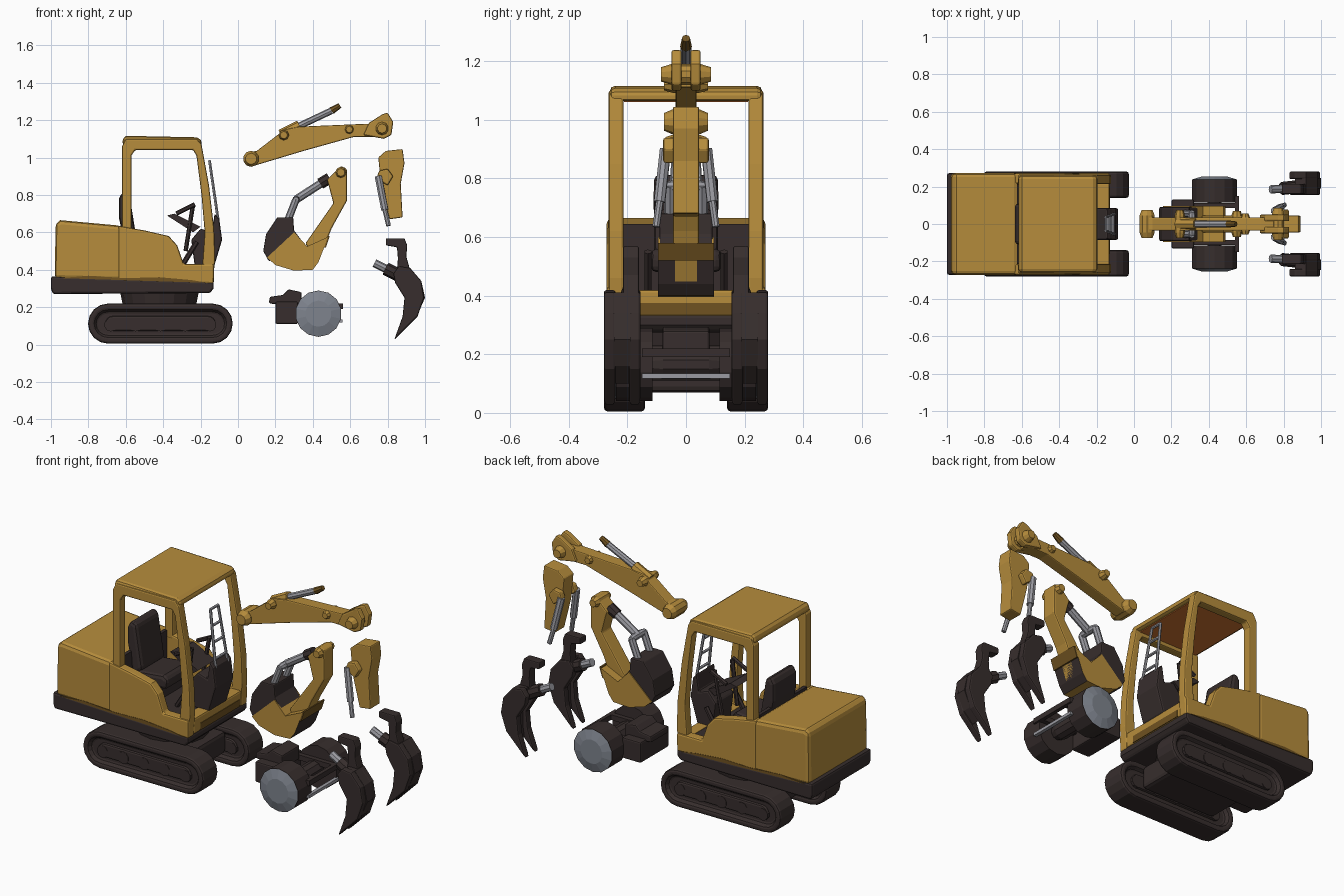
import bpy, bmesh, math
from mathutils import Vector, Matrix

def material(name, rgb):
    m = bpy.data.materials.new(name)
    m.diffuse_color = (*rgb, 1)
    return m

YELLOW = material("ochre_paint", (0.47, 0.265, 0.045))
DARK = material("dark_brown", (0.038, 0.027, 0.026))
GREY = material("steel_grey", (0.33, 0.33, 0.36))
CAP = material("blue_grey", (0.21, 0.23, 0.27))
RUST = material("rust_orange", (0.62, 0.17, 0.03))
BROWN = material("worn_brown", (0.16, 0.085, 0.015))

def finish(name, bm, mats, bevel=0, mirror=False):
    bmesh.ops.recalc_face_normals(bm, faces=bm.faces[:])
    me = bpy.data.meshes.new(name)
    bm.to_mesh(me)
    bm.free()
    ob = bpy.data.objects.new(name, me)
    bpy.context.collection.objects.link(ob)
    for m in mats:
        me.materials.append(m)
    if bevel:
        b = ob.modifiers.new("bevel", 'BEVEL')
        b.width, b.segments, b.limit_method, b.angle_limit = bevel, 2, 'ANGLE', math.radians(40)
    if mirror:
        ob.modifiers.new("mirror", 'MIRROR').use_axis = (False, True, False)
    return ob

def plate(name, pts, y0, y1, mat, bevel=0, mirror=False, inset=None, second=None, rule=None):
    """Extrude an x-z outline from y0 to y1; optionally recess both side faces."""
    bm = bmesh.new()
    f = bm.faces.new([bm.verts.new((x, y0, z)) for x, z in pts])
    ext = bmesh.ops.extrude_face_region(bm, geom=[f])['geom']
    for v in ext:
        if isinstance(v, bmesh.types.BMVert):
            v.co.y = y1
    bmesh.ops.recalc_face_normals(bm, faces=bm.faces[:])
    if inset:
        caps = [f for f in bm.faces if abs(f.normal.y) > 0.9]
        bmesh.ops.inset_region(bm, faces=caps, thickness=inset[0], depth=0)
        bmesh.ops.inset_region(bm, faces=caps, thickness=0.006, depth=-inset[1])
    if rule:
        bm.normal_update()
        for f in bm.faces:
            f.material_index = int(rule(f))
    return finish(name, bm, [mat] + ([second] if second else []), bevel, mirror)

def box(name, x0, x1, y0, y1, z0, z1, mat, bevel=0, mirror=False):
    return plate(name, [(x0, z0), (x1, z0), (x1, z1), (x0, z1)], y0, y1, mat, bevel, mirror)

def rod(name, a, b, r, mat, r2=None, n=10, mirror=False):
    a, b = Vector(a), Vector(b)
    d = b - a
    bm = bmesh.new()
    mx = Matrix.Translation((a + b) / 2) @ d.to_track_quat('Z', 'Y').to_matrix().to_4x4()
    bmesh.ops.create_cone(bm, cap_ends=True, segments=n, radius1=r,
                          radius2=r if r2 is None else r2, depth=d.length, matrix=mx)
    return finish(name, bm, [mat], 0, mirror)

def pin(name, x, z, r, w, mat, n=10):
    """Cross pin whose two ends taper a little."""
    rod(name + "_end", (x, w * 0.6, z), (x, w, z), r, mat, r * 0.7, n, True)
    return rod(name, (x, -w * 0.6, z), (x, w * 0.6, z), r, mat, n=n)

def stadium(x0, x1, zc, r, n=8):
    pts = []
    for xc, start in ((x1, -90), (x0, 90)):
        for i in range(n + 1):
            t = math.radians(start + 180 * i / n)
            pts.append((xc + r * math.cos(t), zc + r * math.sin(t)))
    return pts

# Tracks and undercarriage
plate("track", stadium(-0.695, -0.135, 0.112, 0.107), 0.14, 0.28, DARK, 0.012, True, inset=(0.035, 0.025))
plate("track_frame", stadium(-0.67, -0.16, 0.112, 0.04), 0.15, 0.27, DARK, 0.01, True)
for i in range(5):
    x = -0.68 + i * 0.1325
    rod("track_roller", (x, 0.15, 0.105), (x, 0.272, 0.105), 0.035, DARK, mirror=True)
box("chassis", -0.66, -0.18, -0.15, 0.15, 0.07, 0.20, DARK, 0.02)
rod("turntable", (-0.42, 0, 0.18), (-0.42, 0, 0.28), 0.19, DARK, 0.21, 16)

# Upper body
plate("base_skirt", [(-0.99, 0.27), (-0.15, 0.275), (-0.13, 0.30), (-0.13, 0.335), (-0.6, 0.35),
      (-1.0, 0.365), (-1.0, 0.30)], -0.272, 0.272, DARK, 0.012)
plate("engine_hood", [(-0.98, 0.35), (-0.62, 0.34), (-0.62, 0.635), (-0.95, 0.665), (-0.975, 0.65)],
      -0.272, 0.272, YELLOW, 0.022)
plate("side_panel", [(-0.64, 0.34), (-0.13, 0.325), (-0.128, 0.43), (-0.29, 0.43), (-0.325, 0.53),
      (-0.37, 0.58), (-0.50, 0.61), (-0.64, 0.635)], 0.215, 0.272, YELLOW, 0.01, True)
plate("worn_side_edge", [(-0.95, 0.355), (-0.16, 0.33), (-0.25, 0.345), (-0.42, 0.36), (-0.6, 0.355),
      (-0.8, 0.368)], 0.268, 0.274, BROWN, 0, True)
box("cab_floor", -0.63, -0.19, -0.22, 0.22, 0.33, 0.415, DARK)
box("front_sill", -0.20, -0.13, -0.22, 0.22, 0.33, 0.42, YELLOW, 0.01)
box("worn_sill_edge", -0.135, -0.127, -0.16, 0.2, 0.335, 0.375, BROWN)
box("bulkhead", -0.625, -0.605, -0.215, 0.215, 0.40, 0.645, DARK)

# Cab frame and roof
plate("cab_side_frame", [(-0.62, 0.6), (-0.62, 1.06), (-0.60, 1.10), (-0.22, 1.10), (-0.195, 1.07),
      (-0.155, 0.85), (-0.128, 0.62), (-0.122, 0.46), (-0.135, 0.33), (-0.19, 0.33), (-0.19, 0.43),
      (-0.178, 0.6), (-0.195, 0.8), (-0.222, 1.01), (-0.24, 1.04), (-0.55, 1.04), (-0.57, 1.01),
      (-0.57, 0.6)], 0.213, 0.264, YELLOW, 0.008, True)
plate("roof", [(-0.62, 1.065), (-0.19, 1.065), (-0.20, 1.095), (-0.22, 1.108), (-0.60, 1.116), (-0.615, 1.105)],
      -0.26, 0.26, YELLOW, 0.022)
box("ceiling", -0.60, -0.22, -0.212, 0.212, 1.061, 1.067, RUST)

# Seat
plate("seat_back", [(-0.60, 0.5), (-0.637, 0.68), (-0.637, 0.78), (-0.615, 0.82), (-0.58, 0.80),
      (-0.54, 0.55)], -0.11, 0.11, DARK, 0.025)
plate("seat_cushion", [(-0.60, 0.48), (-0.38, 0.48), (-0.37, 0.54), (-0.40, 0.56), (-0.60, 0.54)],
      -0.12, 0.12, DARK, 0.02)
box("seat_pedestal", -0.58, -0.42, -0.09, 0.09, 0.40, 0.49, DARK)

# Controls and front guard
plate("console", [(-0.23, 0.41), (-0.13, 0.41), (-0.085, 0.56), (-0.10, 0.67), (-0.125, 0.70),
      (-0.14, 0.60), (-0.20, 0.62), (-0.25, 0.56)], -0.085, 0.085, DARK, 0.01)
plate("control_panel", [(-0.38, 0.69), (-0.24, 0.60), (-0.20, 0.63), (-0.34, 0.70)], -0.08, 0.08, DARK)
rod("control_lever", (-0.28, 0.07, 0.5), (-0.24, 0.08, 0.75), 0.012, DARK, n=6, mirror=True)
rod("lever_handle", (-0.33, 0.1, 0.70), (-0.23, 0.1, 0.75), 0.012, DARK, n=6, mirror=True)
rod("pedal_rod", (-0.30, 0.13, 0.42), (-0.22, 0.13, 0.55), 0.014, DARK, n=6, mirror=True)
rod("guard_rail", (-0.105, 0.055, 0.66), (-0.152, 0.035, 0.98), 0.008, GREY, n=6, mirror=True)
for i in range(4):
    t = i / 3
    x, z, w = -0.112 - 0.04 * t, 0.71 + 0.27 * t, 0.053 - 0.018 * t
    rod("guard_rung", (x, -w, z), (x, w, z), 0.008, GREY, n=6)

# Loose boom
plate("boom", [(0.06, 0.955), (0.10, 0.96), (0.35, 1.035), (0.62, 1.11), (0.76, 1.11), (0.76, 1.18),
      (0.68, 1.18), (0.33, 1.165), (0.25, 1.15), (0.10, 1.035), (0.06, 1.03)], -0.036, 0.036, YELLOW, 0.006)
plate("boom_end_ear", [(0.67, 1.12), (0.78, 1.10), (0.82, 1.12), (0.83, 1.19), (0.80, 1.24),
      (0.77, 1.23), (0.70, 1.185)], 0.015, 0.05, YELLOW, 0.008, True)
pin("boom_foot", 0.07, 0.993, 0.043, 0.075, YELLOW)
pin("boom_end_pin", 0.77, 1.155, 0.035, 0.085, YELLOW)
pin("boom_mid_pin", 0.245, 1.12, 0.028, 0.075, YELLOW, 8)
pin("boom_front_pin", 0.595, 1.15, 0.025, 0.055, YELLOW, 8)
rod("boom_ram_sleeve", (0.23, 0, 1.12), (0.33, 0, 1.17), 0.03, YELLOW, n=8)
rod("boom_ram", (0.32, 0, 1.165), (0.50, 0, 1.25), 0.018, GREY, n=8)
rod("boom_ram_tip", (0.50, 0, 1.25), (0.545, 0, 1.278), 0.02, BROWN, 0.014, n=8)

# Stick with bucket
plate("bucket_arm", [(0.36, 0.54), (0.43, 0.44), (0.50, 0.62), (0.583, 0.77), (0.582, 0.94), (0.55, 0.955),
      (0.475, 0.88), (0.485, 0.85), (0.51, 0.755)], -0.045, 0.045, YELLOW, 0.008)
pin("bucket_arm_pin", 0.55, 0.92, 0.03, 0.07, YELLOW, 8)
rod("bucket_ram", (0.31, 0, 0.775), (0.48, 0, 0.885), 0.022, GREY, n=8)
rod("bucket_ram_sleeve", (0.44, 0, 0.86), (0.49, 0, 0.89), 0.03, DARK, n=8)
rod("bucket_link", (0.265, 0.055, 0.66), (0.31, 0.055, 0.775), 0.02, GREY, n=8, mirror=True)
pin("bucket_link_bar", 0.31, 0.775, 0.02, 0.065, GREY, 8)
plate("bucket_back", [(0.21, 0.68), (0.15, 0.59), (0.135, 0.50), (0.165, 0.445), (0.36, 0.53),
      (0.30, 0.61), (0.295, 0.68)], -0.09, 0.09, DARK, 0.006)
plate("bucket", [(0.155, 0.465), (0.20, 0.425), (0.30, 0.395), (0.40, 0.40), (0.43, 0.44), (0.465, 0.53),
      (0.48, 0.575), (0.37, 0.525), (0.30, 0.60)], -0.095, 0.095, YELLOW, second=DARK,
      rule=lambda f: f.normal.x > 0.6 and f.normal.z < 0.2)
plate("bucket_rim", [(0.462, 0.52), (0.47, 0.52), (0.49, 0.58), (0.48, 0.58)], -0.095, 0.095, BROWN)

# Short stick with twin rams
plate("short_stick", [(0.81, 0.67), (0.88, 0.68), (0.87, 0.86), (0.89, 0.97), (0.88, 1.045), (0.79, 1.035),
      (0.75, 1.0), (0.765, 0.85)], -0.045, 0.045, YELLOW, 0.006)
plate("ram_bracket", [(0.74, 0.89), (0.80, 0.85), (0.83, 0.90), (0.80, 0.94), (0.755, 0.93)],
      0.04, 0.078, YELLOW, 0.008, True)
rod("stick_ram", (0.75, 0.07, 0.90), (0.785, 0.09, 0.72), 0.02, GREY, n=8, mirror=True)
rod("stick_ram_tip", (0.785, 0.09, 0.72), (0.805, 0.102, 0.635), 0.013, GREY, n=8, mirror=True)

# Twin drum roller
rod("drum", (0.43, 0.115, 0.165), (0.43, 0.238, 0.165), 0.124, DARK, n=14, mirror=True)
rod("drum_cap", (0.43, 0.238, 0.165), (0.43, 0.254, 0.165), 0.122, CAP, 0.07, 14, True)
pin("drum_axle", 0.43, 0.165, 0.05, 0.13, DARK)
box("roller_frame", 0.20, 0.32, -0.13, 0.13, 0.11, 0.23, DARK, 0.008)
plate("roller_hood", [(0.165, 0.22), (0.34, 0.20), (0.34, 0.28), (0.27, 0.295), (0.24, 0.265), (0.17, 0.255)],
      -0.08, 0.08, DARK, 0.008)
plate("roller_side_bar", [(0.25, 0.19), (0.56, 0.19), (0.56, 0.22), (0.25, 0.22)], 0.085, 0.112, DARK, 0, True)
box("roller_front_bar", 0.54, 0.562, -0.15, 0.15, 0.19, 0.22, DARK)
box("roller_scraper", 0.54, 0.56, -0.15, 0.15, 0.118, 0.135, GREY)

# Pair of grab claws
claw = [(0.835, 0.025), (0.96, 0.15), (0.995, 0.25), (0.98, 0.34), (0.92, 0.41), (0.86, 0.42),
        (0.83, 0.38), (0.84, 0.33), (0.89, 0.25), (0.88, 0.15)]
for y0, y1 in ((0.155, 0.195), (0.24, 0.28)):
    plate("claw_tine", claw, y0, y1, DARK, 0.008, True)
plate("claw_web", [(0.90, 0.10), (0.96, 0.16), (1.0, 0.25), (0.98, 0.34), (0.92, 0.41), (0.86, 0.41),
      (0.86, 0.34), (0.91, 0.27), (0.91, 0.17)], 0.19, 0.245, DARK, 0, True)
plate("claw_hook", [(0.85, 0.40), (0.92, 0.40), (0.90, 0.47), (0.905, 0.53), (0.89, 0.568), (0.79, 0.568),
      (0.79, 0.53), (0.85, 0.52), (0.855, 0.46)], 0.16, 0.215, DARK, 0.006, True)
rod("claw_ram", (0.73, 0.185, 0.435), (0.82, 0.19, 0.39), 0.022, GREY, n=8, mirror=True)
rod("claw_ram_sleeve", (0.79, 0.19, 0.405), (0.88, 0.2, 0.36), 0.035, DARK, n=8, mirror=True)
